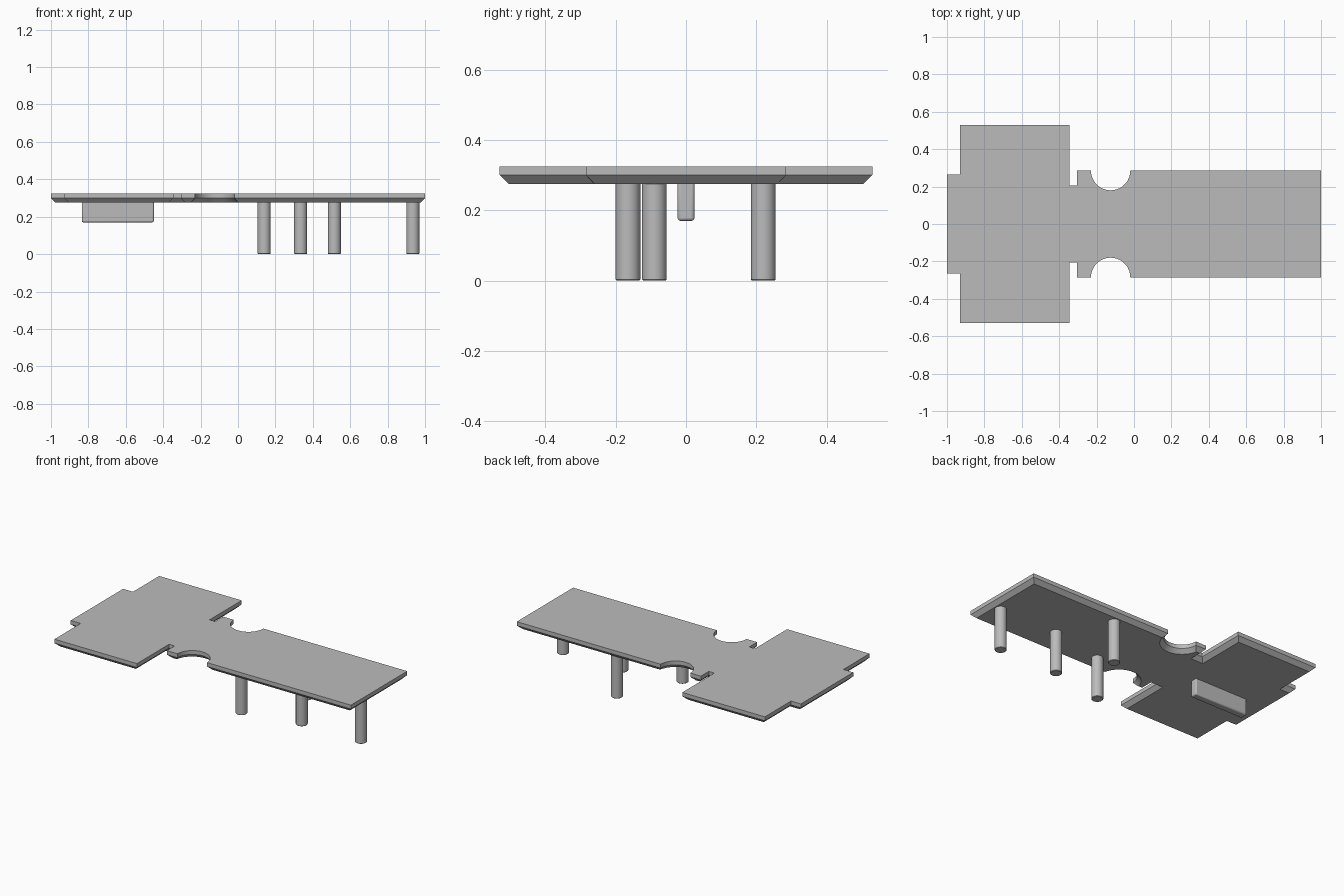
import bpy, bmesh, math

cube = bpy.data.objects.get("Cube")
if cube:
    bpy.data.objects.remove(cube, do_unlink=True)

grey = bpy.data.materials.new("plain grey")
grey.use_nodes = True
COLOR = (0.5, 0.5, 0.5, 1)
grey.diffuse_color = COLOR
grey.node_tree.nodes["Principled BSDF"].inputs["Base Color"].default_value = COLOR

TOP, UNDER, CHAMFER = 0.325, 0.275, 0.025


def finish(obj, bevel=0.0, segments=2):
    """Assign the colour, add a rounded edge and shade smooth by angle."""
    obj.data.materials.append(grey)
    if bevel:
        mod = obj.modifiers.new("rounded edges", 'BEVEL')
        mod.width, mod.segments, mod.limit_method = bevel, segments, 'ANGLE'
    bpy.ops.object.select_all(action='DESELECT')
    obj.select_set(True)
    bpy.context.view_layer.objects.active = obj
    bpy.ops.object.shade_smooth_by_angle(angle=math.radians(35))


# Deck outline: one long side, mirrored to the other
NOTCH_X, SIDE_Y, NOTCH_R, STEPS = -0.125, 0.285, 0.105, 18
side = [(-1, 0.265), (-0.93, 0.265), (-0.93, 0.53), (-0.345, 0.53),
        (-0.345, 0.205), (-0.305, 0.205), (-0.305, SIDE_Y)]
for i in range(STEPS + 1):
    a = math.pi * (1 + i / STEPS)
    side.append((NOTCH_X + NOTCH_R * math.cos(a), SIDE_Y + NOTCH_R * math.sin(a)))
side.append((1, SIDE_Y))
outline = side + [(x, -y) for x, y in reversed(side)]

# Deck: straight upper rim, then a chamfer in to the underside
bm = bmesh.new()
top = bm.faces.new([bm.verts.new((x, y, TOP)) for x, y in outline])
lower = bm.faces.new([bm.verts.new((x, y, TOP - CHAMFER)) for x, y in reversed(outline)])
upper_ring, lower_ring = list(top.verts), list(lower.verts)[::-1]
n = len(outline)
for i in range(n):
    j = (i + 1) % n
    bm.faces.new((upper_ring[i], upper_ring[j], lower_ring[j], lower_ring[i]))
bmesh.ops.recalc_face_normals(bm, faces=bm.faces)
bmesh.ops.inset_region(bm, faces=[lower], thickness=CHAMFER, depth=0,
                       use_boundary=True, use_even_offset=True)
for v in lower.verts:
    v.co.z = UNDER
mesh = bpy.data.meshes.new("deck")
bm.to_mesh(mesh)
bm.free()
deck = bpy.data.objects.new("deck", mesh)
bpy.context.collection.objects.link(deck)
finish(deck)

# Round posts under the narrow half
HEIGHT = UNDER + 0.01
for i, (x, y) in enumerate([(0.14, -0.165), (0.335, 0.22), (0.515, -0.09), (0.935, -0.09)]):
    bpy.ops.mesh.primitive_cylinder_add(vertices=32, radius=0.035, depth=HEIGHT,
                                        location=(x, y, HEIGHT / 2))
    post = bpy.context.object
    post.name = f"post_{i + 1}"
    finish(post, 0.003, 1)

# Keel block under the wide half
bpy.ops.mesh.primitive_cube_add(size=1, location=(-0.6425, 0, 0.2275))
keel = bpy.context.object
keel.name = "keel_block"
for v in keel.data.vertices:
    v.co.x *= 0.385
    v.co.y *= 0.048
    v.co.z *= 0.115
finish(keel, 0.008, 3)
